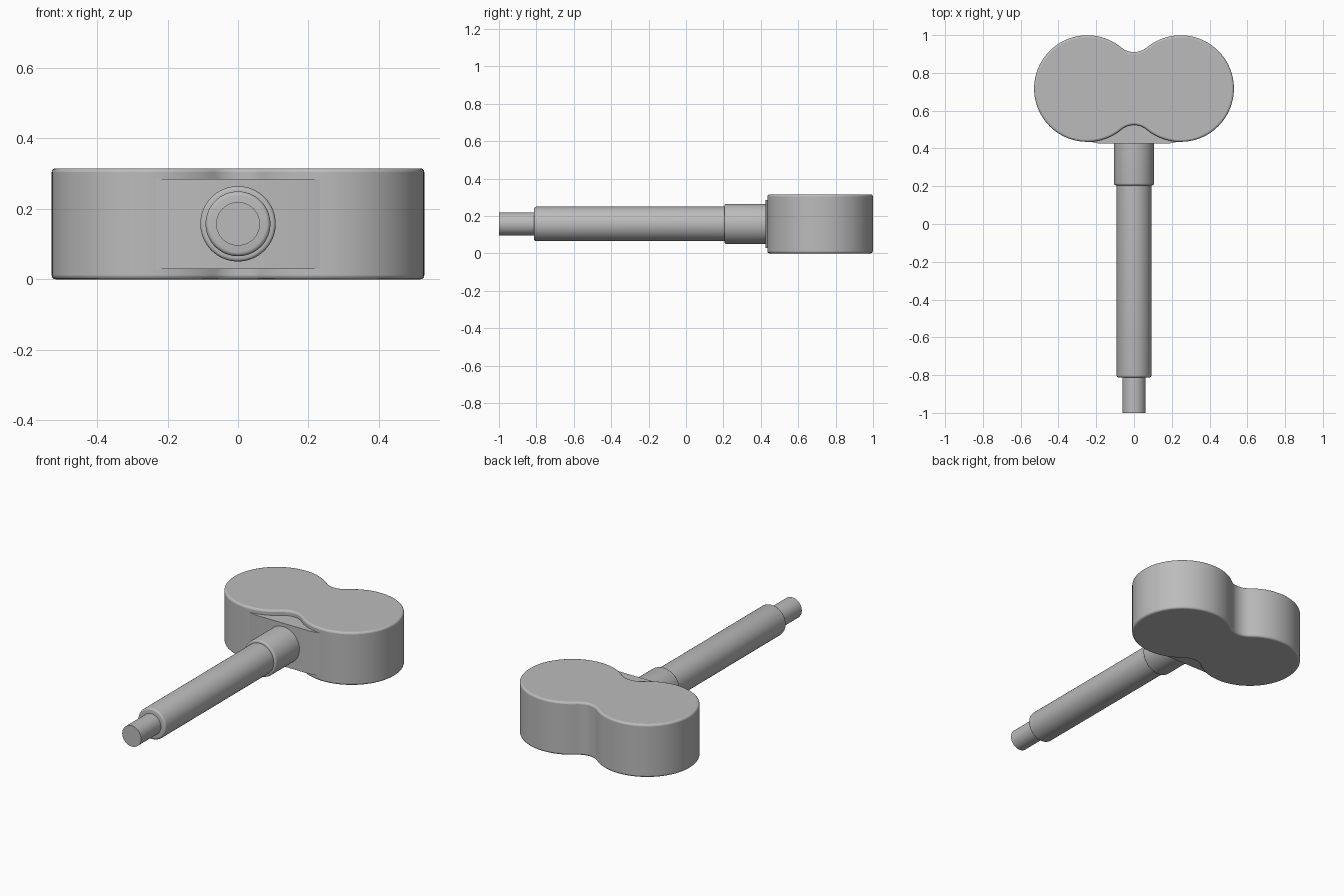
import bpy, bmesh, math
from mathutils import Matrix

cube = bpy.data.objects.get("Cube")
if cube:
    bpy.data.objects.remove(cube)

grey = bpy.data.materials.new("plain grey")
grey.use_nodes = True
colour = (0.5, 0.5, 0.5, 1)
grey.diffuse_color = colour
grey.node_tree.nodes["Principled BSDF"].inputs["Base Color"].default_value = colour

HEIGHT, MID_Y = 0.315, 0.717
LOBE_X, LOBE_R, WAIST = 0.247, 0.282, 0.193


def finish(name, bm):
    bmesh.ops.recalc_face_normals(bm, faces=bm.faces)
    mesh = bpy.data.meshes.new(name)
    bm.to_mesh(mesh)
    bm.free()
    mesh.materials.append(grey)
    obj = bpy.data.objects.new(name, mesh)
    bpy.context.collection.objects.link(obj)
    bpy.ops.object.select_all(action='DESELECT')
    obj.select_set(True)
    bpy.context.view_layer.objects.active = obj
    return obj


def smooth():
    bpy.ops.object.shade_smooth_by_angle(angle=math.radians(35))


def prism(name, outline, low, high):
    bm = bmesh.new()
    base = bm.faces.new([bm.verts.new((x, y, low)) for x, y in outline])
    top = bmesh.ops.extrude_face_region(bm, geom=[base])["geom"]
    verts = [v for v in top if isinstance(v, bmesh.types.BMVert)]
    bmesh.ops.translate(bm, verts=verts, vec=(0, 0, high - low))
    return finish(name, bm)


def arc(cx, cy, r, start, end, steps):
    return [(cx + r * math.cos(start + (end - start) * i / steps),
             cy + r * math.sin(start + (end - start) * i / steps))
            for i in range(steps + 1)]


# Head: two round lobes joined by tangent concave fillets
fillet = (LOBE_X**2 + WAIST**2 - LOBE_R**2) / (2 * (LOBE_R - WAIST))
offset = WAIST + fillet
tangent = math.atan2(offset, -LOBE_X)
right_lobe = arc(LOBE_X, MID_Y, LOBE_R, -tangent, tangent, 64)
back_fillet = arc(0, MID_Y + offset, fillet, tangent - math.pi, -tangent, 16)
half = right_lobe + back_fillet[1:-1]
outline = half + [(-x, 2 * MID_Y - y) for x, y in half]
head = prism("double_lobed_head", outline, 0, HEIGHT)
bevel = head.modifiers.new("soft rims", 'BEVEL')
bevel.width, bevel.segments = 0.011, 3
bevel.limit_method, bevel.angle_limit = 'ANGLE', math.radians(60)
smooth()

# Flat web bridging the front of the lobes
side = [(0.235, 0.436), (0.18, 0.425)]
web = side + [(-x, y) for x, y in reversed(side)] + [(-0.1, 0.6), (0.1, 0.6)]
prism("front_web", web, 0.029, 0.285)
smooth()


# Round parts turned about the y axis
def turned(name, profile):
    bm = bmesh.new()
    verts = [bm.verts.new((r, y, 0)) for r, y in profile]
    edges = [bm.edges.new(pair) for pair in zip(verts, verts[1:])]
    bmesh.ops.spin(bm, geom=verts + edges, cent=(0, 0, 0), axis=(0, 1, 0),
                   angle=2 * math.pi, steps=64)
    bmesh.ops.remove_doubles(bm, verts=bm.verts, dist=0.0001)
    bmesh.ops.transform(bm, verts=bm.verts,
                        matrix=Matrix.Translation((0, 0, HEIGHT / 2)))
    finish(name, bm)
    smooth()


def rounded(radius, front, back, soft):
    rim = arc(radius - soft, front + soft, soft, -math.pi / 2, 0, 4)
    return [(0, front)] + rim + [(radius, back), (0, back)]


turned("end_pin", [(0, -1), (0.062, -1), (0.062, -0.8), (0, -0.8)])
turned("main_shaft", rounded(0.092, -0.813, 0.22, 0.012))
turned("collar", rounded(0.107, 0.205, 0.5, 0.01))
